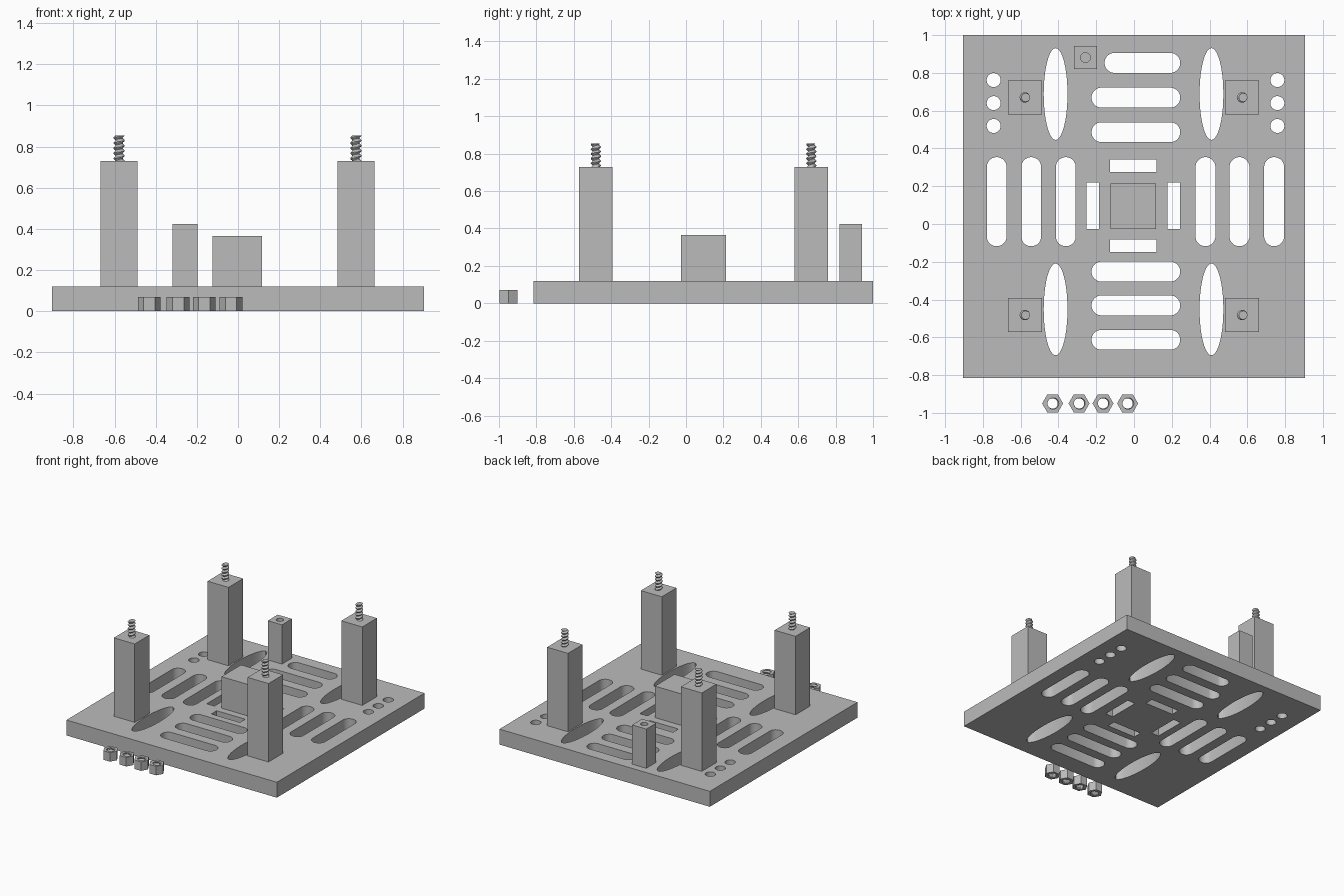
import bpy, bmesh
from math import pi, sin, cos, tau

if "Cube" in bpy.data.objects:
    bpy.data.objects.remove(bpy.data.objects["Cube"], do_unlink=True)

GREY = (0.5, 0.5, 0.5, 1)
mat = bpy.data.materials.new("plain grey")
mat.use_nodes = True
mat.diffuse_color = GREY
mat.node_tree.nodes["Principled BSDF"].inputs["Base Color"].default_value = GREY

BASE = 0.12
SEG = 24


def finish(name, bm, loc=(0, 0, 0)):
    """Turn a bmesh into a shaded object with the grey material."""
    bmesh.ops.recalc_face_normals(bm, faces=bm.faces)
    mesh = bpy.data.meshes.new(name)
    bm.to_mesh(mesh)
    bm.free()
    mesh.materials.append(mat)
    obj = bpy.data.objects.new(name, mesh)
    obj.location = loc
    bpy.context.collection.objects.link(obj)
    bpy.ops.object.select_all(action='DESELECT')
    obj.select_set(True)
    bpy.context.view_layer.objects.active = obj
    bpy.ops.object.shade_smooth_by_angle()
    return obj


def box(name, x, y, size, top):
    bm = bmesh.new()
    bmesh.ops.create_cube(bm, size=1)
    height = top - BASE
    bmesh.ops.scale(bm, vec=(size, size, height), verts=bm.verts)
    return finish(name, bm, (x, y, BASE + height / 2))


def polygon(sides, apothem, phase=0):
    """Radius of a regular polygon as a function of the angle."""
    step = tau / sides
    return lambda a: apothem / cos((a - phase) % step - step / 2)


def rings(name, levels, loc, closed=False):
    """Skin a stack of (z, radius function) rings, capped or looped."""
    bm = bmesh.new()
    loops = [[bm.verts.new((r(a) * cos(a), r(a) * sin(a), z))
              for a in (tau * i / SEG for i in range(SEG))] for z, r in levels]
    pairs = list(zip(loops, loops[1:]))
    if closed:
        pairs.append((loops[-1], loops[0]))
    else:
        bm.faces.new(loops[0])
        bm.faces.new(loops[-1])
    for lo, hi in pairs:
        for i in range(SEG):
            j = (i + 1) % SEG
            bm.faces.new((lo[i], lo[j], hi[j], hi[i]))
    return finish(name, bm, loc)


def thread(height, turns, radius, depth):
    """Levels of a helical thread."""
    count = turns * 8
    return [(height * k / count,
             lambda a, k=k: radius + depth * cos(tau * k / 8 - a))
            for k in range(count + 1)]


# Base plate outlines: the border and every opening
def rect(x0, x1, y0, y1):
    return [(x0, y0), (x1, y0), (x1, y1), (x0, y1)]


def ellipse(x, y, rx, ry, n=40):
    return [(x + rx * cos(tau * i / n), y + ry * sin(tau * i / n)) for i in range(n)]


def slot(x0, x1, y0, y1, n=12):
    r = min(x1 - x0, y1 - y0) / 2
    points = []
    corners = [(x1 - r, y1 - r), (x0 + r, y1 - r), (x0 + r, y0 + r), (x1 - r, y0 + r)]
    for q, (cx, cy) in enumerate(corners):
        for i in range(n // 2):
            a = pi / 2 * (q + (i + 0.5) / (n // 2))
            points.append((cx + r * cos(a), cy + r * sin(a)))
    return points


outlines = [rect(-0.905, 0.905, -0.815, 1.0)]
for y in (0.853, 0.669, 0.486, -0.252, -0.431, -0.613):
    outlines.append(slot(-0.156 if y > 0.8 else -0.225, 0.245, y - 0.053, y + 0.053))
for x in (-0.727, -0.544, -0.361, 0.378, 0.558, 0.742):
    outlines.append(slot(x - 0.053, x + 0.053, -0.118, 0.354))
for x in (-0.415, 0.41):
    for y in (0.688, -0.452):
        outlines.append(ellipse(x, y, 0.063, 0.243))
for x in (-0.743, 0.759):
    for y in (0.762, 0.64, 0.519):
        outlines.append(ellipse(x, y, 0.037, 0.037, 32))
for y in (0.308, -0.114):
    outlines.append(rect(-0.127, 0.119, y - 0.033, y + 0.033))
for x in (-0.218, 0.21):
    outlines.append(rect(x - 0.033, x + 0.033, -0.026, 0.22))

# Filled and extruded curve becomes the plate
curve = bpy.data.curves.new("plate_outline", 'CURVE')
curve.dimensions = '2D'
curve.fill_mode = 'BOTH'
curve.extrude = BASE / 2
for points in outlines:
    spline = curve.splines.new('POLY')
    spline.points.add(len(points) - 1)
    for p, (x, y) in zip(spline.points, points):
        p.co = (x, y, 0, 1)
    spline.use_cyclic_u = True
helper = bpy.data.objects.new("plate_outline", curve)
bpy.context.collection.objects.link(helper)
bpy.context.view_layer.update()
filled = bpy.data.meshes.new_from_object(
    helper.evaluated_get(bpy.context.evaluated_depsgraph_get()))
bpy.data.objects.remove(helper, do_unlink=True)
bm = bmesh.new()
bm.from_mesh(filled)
bpy.data.meshes.remove(filled)
bmesh.ops.remove_doubles(bm, verts=bm.verts, dist=0.0001)
for face in bm.faces:
    face.material_index = 0
finish("base_plate", bm, (0, 0, BASE / 2))

# Corner posts with threaded studs
POST_TOP = 0.73
for side, x in (("right", -0.578), ("left", 0.573)):
    for end, y in (("back", 0.67), ("front", -0.482)):
        box(f"{end}_{side}_post", x, y, 0.18, POST_TOP)
        rings(f"{end}_{side}_stud", thread(0.125, 5, 0.0225, 0.005),
              (x, y, POST_TOP))

# Central block
box("centre_block", -0.003, 0.094, 0.241, 0.365)

# Short post with a blind hole in its top
square = polygon(4, 0.061, pi / 4)
bore = lambda a: 0.026
rings("short_post", [(0, square), (0.305, square), (0.305, bore), (0.2, bore)],
      (-0.257, 0.881, BASE))

# Loose hexagonal nuts with threaded holes
hexagon = polygon(6, 0.048)
for i, x in enumerate((-0.431, -0.291, -0.164, -0.034)):
    levels = thread(0.07, 3, 0.030, 0.003) + [(0.07, hexagon), (0, hexagon)]
    rings(f"nut_{i + 1}", levels, (x, -0.95, 0), closed=True)
